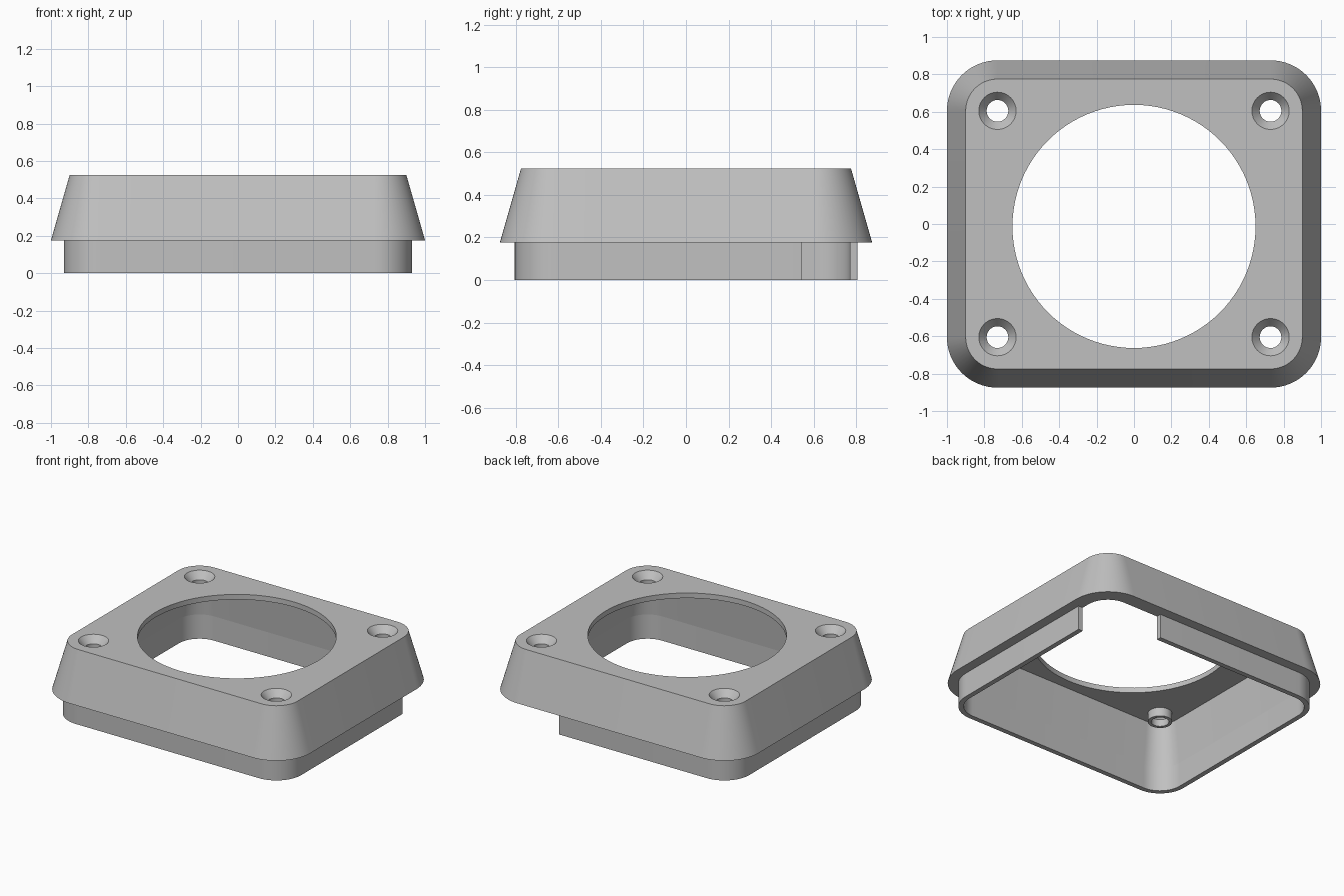
import bpy
import bmesh
import math

cube = bpy.data.objects.get("Cube")
if cube:
    bpy.data.objects.remove(cube, do_unlink=True)

CORE_X, CORE_Y = 0.73, 0.605      # shared centres of corner arcs and screws
LEDGE, TOP, PLATE_UNDER = 0.175, 0.525, 0.488

grey = bpy.data.materials.new("light_grey")
grey.use_nodes = True
colour = (0.53, 0.53, 0.53, 1)
grey.diffuse_color = colour
grey.node_tree.nodes["Principled BSDF"].inputs["Base Color"].default_value = colour


def rounded_rect(radius, z, steps=16):
    """Rounded rectangle whose corners share the same centres."""
    points = []
    for i, (sx, sy) in enumerate(((1, 1), (-1, 1), (-1, -1), (1, -1))):
        for k in range(steps + 1):
            a = math.pi / 2 * (i + k / steps)
            points.append((sx * CORE_X + radius * math.cos(a),
                           sy * CORE_Y + radius * math.sin(a), z))
    return points


def circle(radius, z, cx, cy, steps):
    angles = [2 * math.pi * k / steps for k in range(steps)]
    return [(cx + radius * math.cos(a), cy + radius * math.sin(a), z) for a in angles]


def loft(name, rings, closed=False):
    """Skin matching rings; cap the ends, or join last to first."""
    bm = bmesh.new()
    loops = [[bm.verts.new(p) for p in ring] for ring in rings]
    pairs = list(zip(loops, loops[1:]))
    if closed:
        pairs.append((loops[-1], loops[0]))
    else:
        bm.faces.new(loops[0])
        bm.faces.new(loops[-1])
    for a, b in pairs:
        for i in range(len(a)):
            j = (i + 1) % len(a)
            bm.faces.new((a[i], a[j], b[j], b[i]))
    bmesh.ops.recalc_face_normals(bm, faces=bm.faces)
    mesh = bpy.data.meshes.new(name)
    bm.to_mesh(mesh)
    bm.free()
    mesh.materials.append(grey)
    obj = bpy.data.objects.new(name, mesh)
    bpy.context.collection.objects.link(obj)
    return obj


def combine(obj, tools, operation):
    """Apply booleans and discard the tool objects."""
    for tool in tools:
        mod = obj.modifiers.new("bool", "BOOLEAN")
        mod.operation, mod.solver, mod.object = operation, "EXACT", tool
    graph = bpy.context.evaluated_depsgraph_get()
    result = bpy.data.meshes.new_from_object(obj.evaluated_get(graph))
    obj.modifiers.clear()
    obj.data = result
    for tool in tools:
        bpy.data.objects.remove(tool, do_unlink=True)


# Tapered hollow cover with a thin top plate
cover = loft("tapered_cover", [
    rounded_rect(0.17, TOP),
    rounded_rect(0.27, LEDGE),
    rounded_rect(0.165, LEDGE),
    rounded_rect(0.135, PLATE_UNDER),
])

# Screw bosses under the plate, then countersunk holes and the round opening
corners = [(sx * CORE_X, sy * CORE_Y) for sx in (-1, 1) for sy in (-1, 1)]
bosses = [loft("boss", [circle(0.08, 0.425, x, y, 32), circle(0.08, 0.51, x, y, 32)])
          for x, y in corners]
combine(cover, bosses, "UNION")
cutters = [loft("screw_cutter", [circle(0.104, TOP + 0.005, x, y, 32),
                                 circle(0.058, 0.475, x, y, 32),
                                 circle(0.058, 0.3, x, y, 32)])
           for x, y in corners]
cutters.append(loft("opening_cutter", [circle(0.65, 0.4, 0, -0.013, 96),
                                       circle(0.65, 0.6, 0, -0.013, 96)]))
combine(cover, cutters, "DIFFERENCE")

# Thin collar below, open at one back corner
collar = loft("lower_collar", [
    rounded_rect(0.2, LEDGE),
    rounded_rect(0.2, 0),
    rounded_rect(0.165, 0),
    rounded_rect(0.165, LEDGE),
], closed=True)
gap = [(0.45, 0.545), (1.2, 0.545), (1.2, 1.2), (0.45, 1.2)]
gap_cutter = loft("gap_cutter", [[(x, y, z) for x, y in gap] for z in (-0.1, 0.4)])
combine(collar, [gap_cutter], "DIFFERENCE")

# Smooth the round walls and keep the edges crisp
bpy.ops.object.select_all(action="DESELECT")
for obj in (cover, collar):
    obj.select_set(True)
bpy.context.view_layer.objects.active = cover
bpy.ops.object.shade_smooth_by_angle(angle=math.radians(25))
